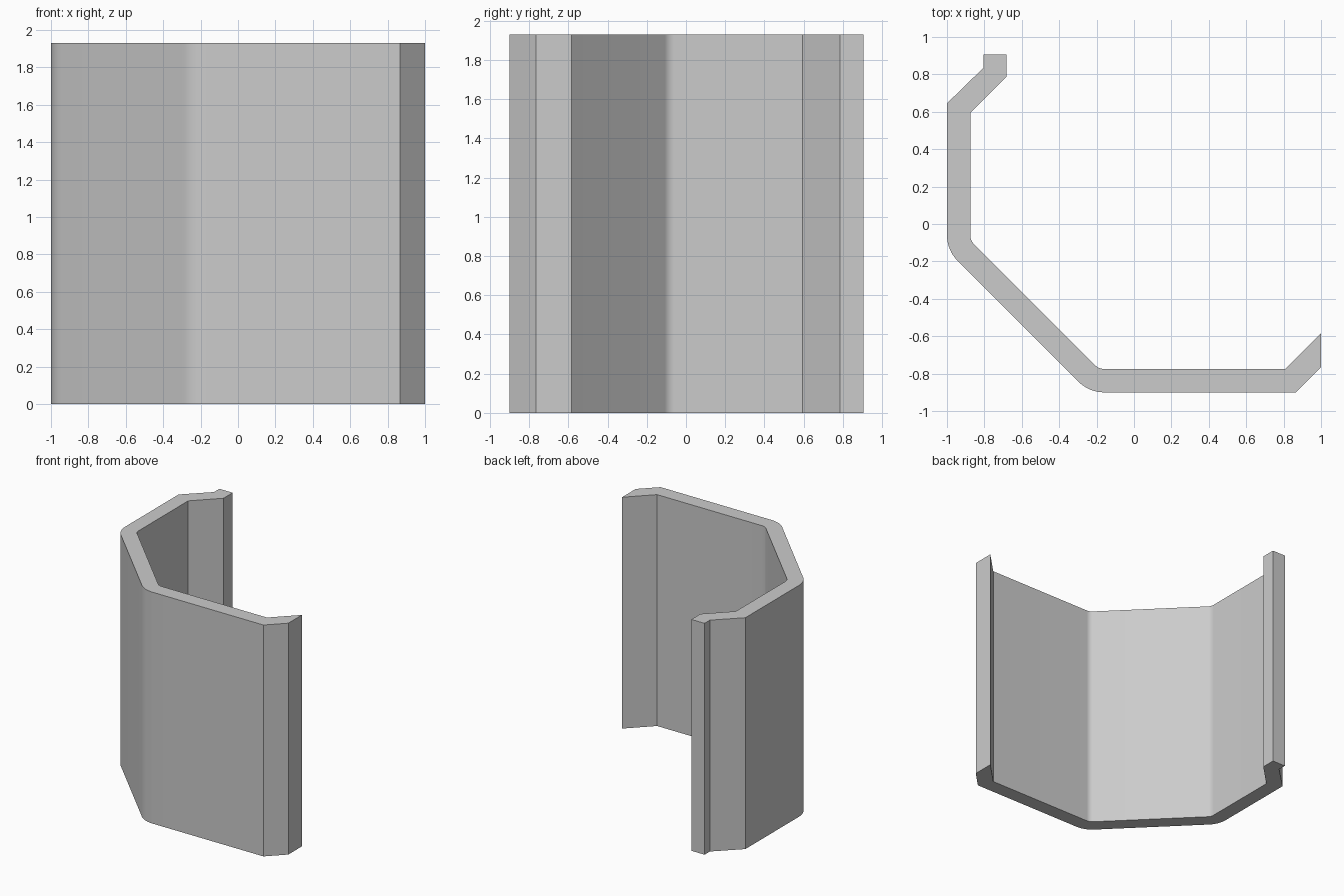
import bpy, bmesh, math
from mathutils import Vector

cube = bpy.data.objects.get("Cube")
if cube:
    bpy.data.objects.remove(cube, do_unlink=True)

HEIGHT = 1.93

# Material
grey = bpy.data.materials.new("light grey")
grey.use_nodes = True
colour = (0.6, 0.6, 0.6, 1.0)
grey.diffuse_color = colour
grey.node_tree.nodes["Principled BSDF"].inputs["Base Color"].default_value = colour


def fillet(prev, corner, nxt, radius, steps=8):
    """Points of an arc that rounds a profile corner."""
    p, c, n = Vector(prev), Vector(corner), Vector(nxt)
    a, b = (p - c).normalized(), (n - c).normalized()
    half = a.angle(b) / 2
    tangent = radius / math.tan(half)
    centre = c + (a + b).normalized() * (radius / math.sin(half))
    start = (c + a * tangent - centre).normalized()
    end = (c + b * tangent - centre).normalized()
    arc = [start.lerp(end, i / steps).normalized() for i in range(steps + 1)]
    return [centre + direction * radius for direction in arc]


# Wall profile: x, y, corner radius
profile = [
    # outer side, back lip to front lip
    (-0.805, 0.905, 0), (-0.805, 0.835, 0), (-1, 0.645, 0),
    (-1, -0.14, 0.193), (-0.24, -0.9, 0.193),
    (0.865, -0.9, 0), (1, -0.765, 0),
    # inner side, front lip to back lip
    (1, -0.585, 0), (0.81, -0.775, 0),
    (-0.188, -0.775, 0.067), (-0.875, -0.088, 0.067),
    (-0.875, 0.593, 0), (-0.683, 0.785, 0), (-0.683, 0.905, 0),
]
outline = []
for i, (x, y, radius) in enumerate(profile):
    if radius:
        before, after = profile[i - 1], profile[i + 1]
        outline += fillet((*before[:2], 0), (x, y, 0), (*after[:2], 0), radius)
    else:
        outline.append(Vector((x, y, 0)))

# Extrude the profile into the folded wall
bm = bmesh.new()
base = bm.faces.new([bm.verts.new(p) for p in outline])
result = bmesh.ops.extrude_face_region(bm, geom=[base], use_keep_orig=True)
top = [v for v in result["geom"] if isinstance(v, bmesh.types.BMVert)]
bmesh.ops.translate(bm, verts=top, vec=(0, 0, HEIGHT))
bmesh.ops.recalc_face_normals(bm, faces=bm.faces)
mesh = bpy.data.meshes.new("folded_wall")
bm.to_mesh(mesh)
bm.free()
mesh.materials.append(grey)

wall = bpy.data.objects.new("folded_wall", mesh)
bpy.context.collection.objects.link(wall)
bpy.context.view_layer.objects.active = wall
wall.select_set(True)
bpy.ops.object.shade_smooth_by_angle(angle=math.radians(30))
